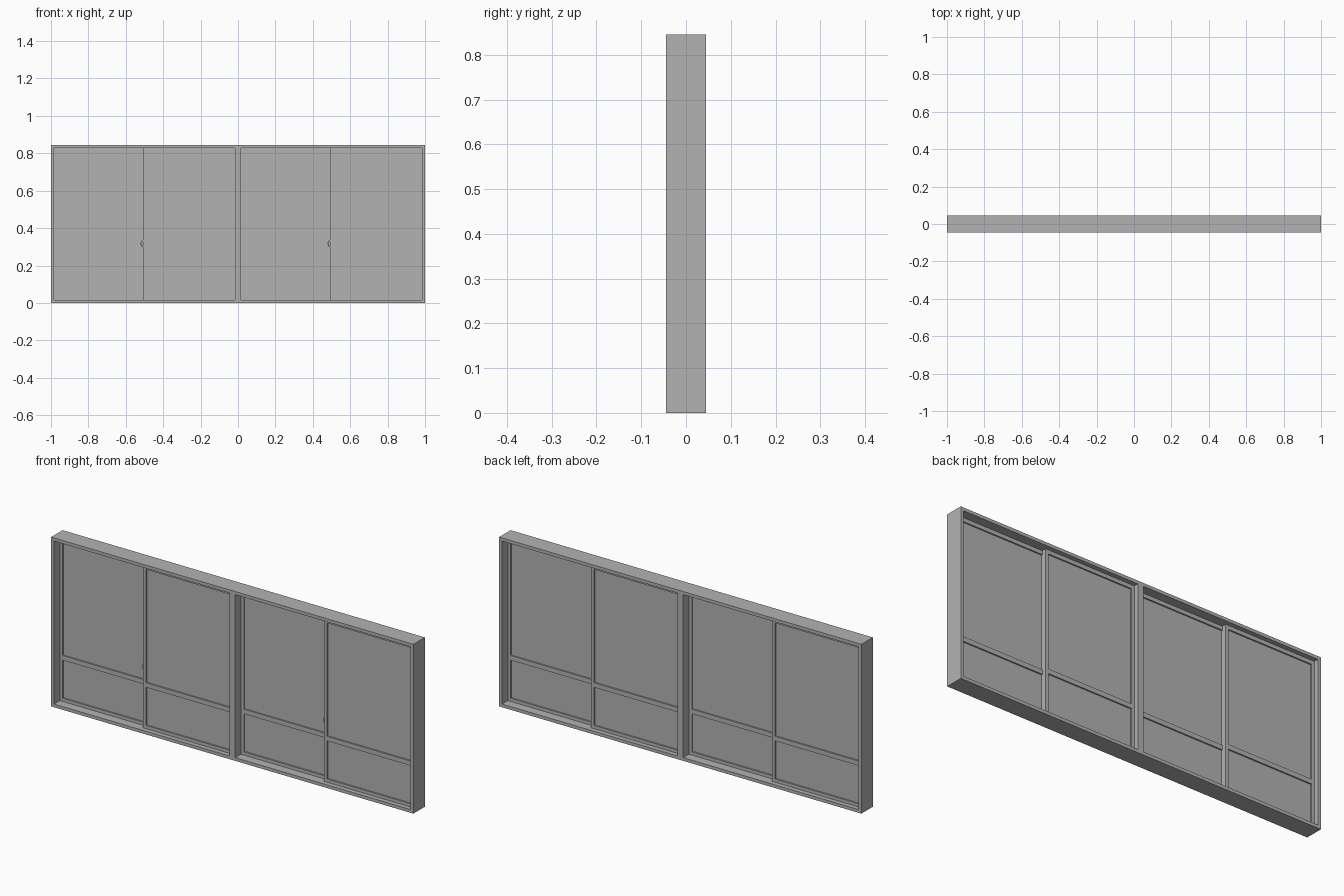
import bpy
import bmesh
import math

cube = bpy.data.objects.get("Cube")
if cube:
    bpy.data.objects.remove(cube, do_unlink=True)

# One painted grey for the whole unit
GREY = (0.45, 0.45, 0.45, 1.0)
grey = bpy.data.materials.new("painted grey")
grey.use_nodes = True
grey.diffuse_color = GREY
grey.node_tree.nodes["Principled BSDF"].inputs["Base Color"].default_value = GREY

HEIGHT, DEPTH, RIM = 0.845, 0.09, 0.016
LEAF, STILE = 0.022, 0.016
TOP = HEIGHT - RIM


def finish(name, bm):
    bmesh.ops.recalc_face_normals(bm, faces=bm.faces)
    mesh = bpy.data.meshes.new(name)
    bm.to_mesh(mesh)
    bm.free()
    mesh.materials.append(grey)
    obj = bpy.data.objects.new(name, mesh)
    bpy.context.collection.objects.link(obj)
    return obj


def box(name, x, y, z):
    """Box from (low, high) pairs along each axis."""
    bm = bmesh.new()
    bmesh.ops.create_cube(bm, size=1)
    for v in bm.verts:
        v.co = [lo + (c + 0.5) * (hi - lo) for c, (lo, hi) in zip(v.co, (x, y, z))]
    return finish(name, bm)


# Outer frame and centre post
full = (-DEPTH / 2, DEPTH / 2)
box("frame_sill", (-1, 1), full, (0, RIM))
box("frame_head", (-1, 1), full, (TOP, HEIGHT))
box("frame_right_jamb", (-1, RIM - 1), full, (RIM, TOP))
box("frame_left_jamb", (1 - RIM, 1), full, (RIM, TOP))
box("centre_post", (-RIM, RIM), full, (RIM, TOP))


def leaf(name, x0, x1, y0):
    """Sliding leaf: stiles, three rails and a slightly recessed panel."""
    y = (y0, y0 + LEAF)
    inner = (x0 + STILE, x1 - STILE)
    box(name + "_right_stile", (x0, inner[0]), y, (RIM, TOP))
    box(name + "_left_stile", (inner[1], x1), y, (RIM, TOP))
    for part, lo, hi in (("bottom", RIM, 0.032), ("middle", 0.222, 0.245), ("top", 0.81, TOP)):
        box(f"{name}_{part}_rail", inner, y, (lo, hi))
    box(name + "_panel", inner, (y0 + 0.007, y0 + LEAF - 0.007), (RIM, TOP))


def latch(name, x, y, z):
    """Small crescent hook on the edge of a front leaf."""
    bm = bmesh.new()
    steps = [math.radians(90 + 180 * i / 8) for i in range(9)]
    outer = [(x + 0.012 * math.cos(a), z + 0.018 * math.sin(a)) for a in steps]
    inside = [(x + 0.004 * math.cos(a), z - 0.004 + 0.011 * math.sin(a)) for a in reversed(steps)]
    face = bm.faces.new([bm.verts.new((px, y, pz)) for px, pz in outer + inside])
    grown = bmesh.ops.extrude_face_region(bm, geom=[face])["geom"]
    for v in grown:
        if isinstance(v, bmesh.types.BMVert):
            v.co.y += 0.008
    finish(name, bm)


# Two bays, each with a back leaf and an overlapping front leaf
for side, lo, hi in (("right", RIM - 1, -RIM), ("left", RIM, 1 - RIM)):
    middle = (lo + hi) / 2
    leaf(side + "_back_leaf", lo, middle + 0.009, 0)
    leaf(side + "_front_leaf", middle - 0.009, hi, -LEAF)
    latch(side + "_latch", middle - 0.009, -0.014, 0.318)
